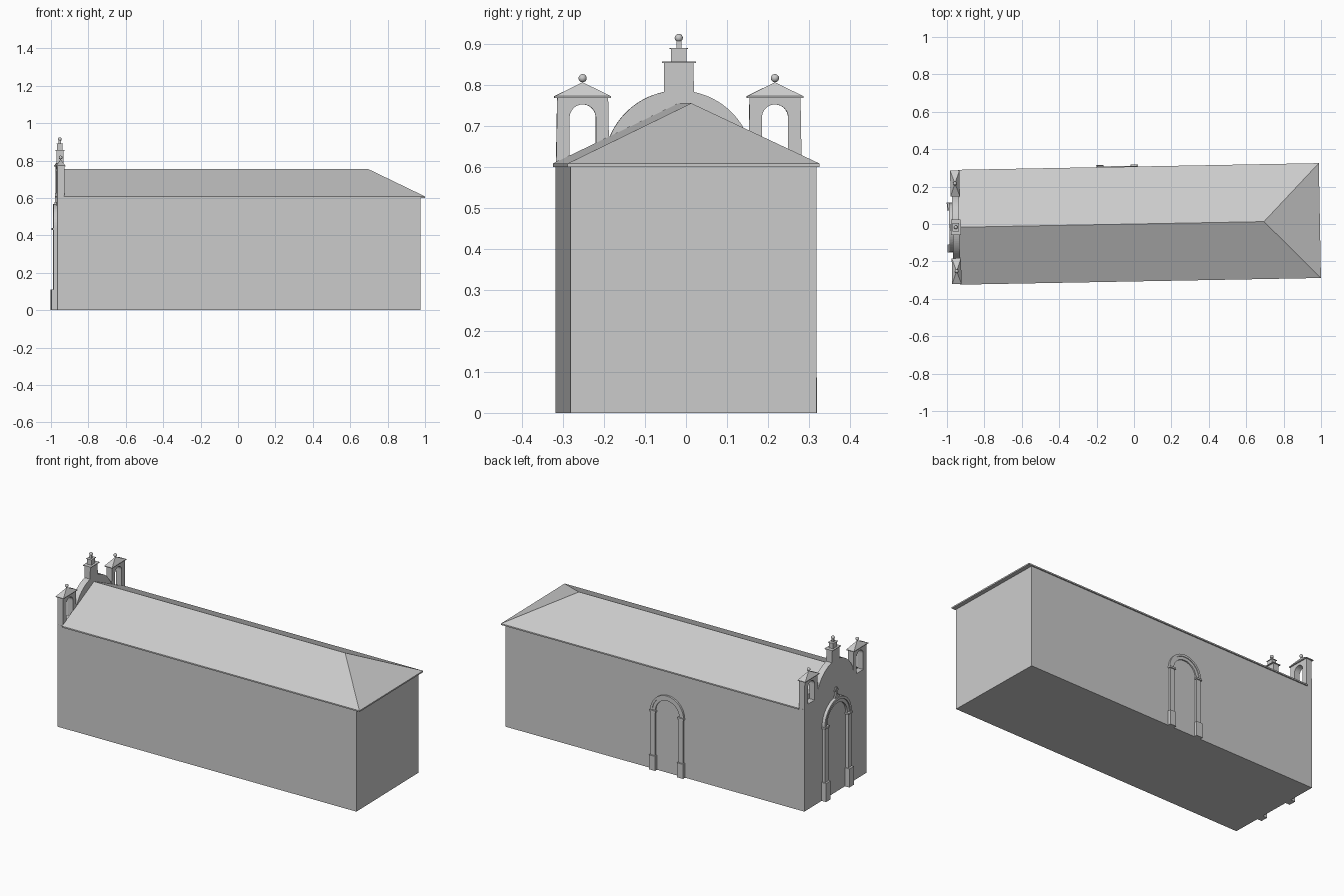
import bpy, bmesh
from math import sin, cos, pi, radians
from mathutils import Matrix, Vector

if "Cube" in bpy.data.objects:
    bpy.data.objects.remove(bpy.data.objects["Cube"])

TURN = Matrix.Rotation(0.0185, 4, 'Z')          # the whole building sits slightly turned
# frames map (u along wall, d outward, z up) to the building
FRONT = Matrix(((0, -1, 0, -0.97), (1, 0, 0, 0), (0, 0, 1, 0), (0, 0, 0, 1)))
SIDE = Matrix(((1, 0, 0, -0.085), (0, 1, 0, 0.30), (0, 0, 1, 0), (0, 0, 0, 1)))


def finish(name, bm, frame=Matrix()):
    bm.transform(TURN @ frame)
    bmesh.ops.recalc_face_normals(bm, faces=bm.faces)
    me = bpy.data.meshes.new(name)
    bm.to_mesh(me)
    bm.free()
    ob = bpy.data.objects.new(name, me)
    bpy.context.collection.objects.link(ob)
    return ob


def prism(name, pts, d0, d1, frame=FRONT):
    """Extrude a (u, z) outline from depth d0 to d1."""
    bm = bmesh.new()
    f = bm.faces.new([bm.verts.new((u, d0, z)) for u, z in pts])
    ext = bmesh.ops.extrude_face_region(bm, geom=[f])
    vs = [g for g in ext['geom'] if isinstance(g, bmesh.types.BMVert)]
    bmesh.ops.translate(bm, verts=vs, vec=(0, d1 - d0, 0))
    return finish(name, bm, frame)


def box(name, u0, u1, d0, d1, z0, z1, frame=FRONT):
    return prism(name, [(u0, z0), (u1, z0), (u1, z1), (u0, z1)], d0, d1, frame)


def arc(cu, cz, r, a0, a1, n):
    return [(cu + r * cos(radians(a0 + (a1 - a0) * i / n)),
             cz + r * sin(radians(a0 + (a1 - a0) * i / n))) for i in range(n + 1)]


def hull(name, pts, frame=Matrix()):
    bm = bmesh.new()
    for p in pts:
        bm.verts.new(p)
    bmesh.ops.convex_hull(bm, input=bm.verts)
    bmesh.ops.dissolve_limit(bm, angle_limit=0.01, verts=bm.verts, edges=bm.edges)
    return finish(name, bm, frame)


def ball(name, y, z, r):
    bm = bmesh.new()
    bmesh.ops.create_uvsphere(bm, u_segments=16, v_segments=10, radius=r)
    for f in bm.faces:
        f.smooth = True
    return finish(name, bm, Matrix.Translation((-0.953, y, z)))


# Main hall and hipped roof
box("hall", -0.30, 0.30, -1.94, 0, 0, 0.605)
eaves = [(x, y, z) for x in (-0.936, 0.994) for y in (-0.307, 0.307) for z in (0.60, 0.608)]
hull("roof", eaves + [(-0.936, 0, 0.755), (0.695, 0, 0.755)])

# Curved gable with central pedestal
gable = [(0.17, 0.60)] + arc(0, 0.604, 0.182, 21, 78.5, 14)
gable += [(0.036, 0.854)]
gable += [(-u, z) for u, z in reversed(gable)]
prism("gable", gable, -0.036, 0)
box("pedestal_slab", -0.041, 0.041, -0.044, 0.008, 0.853, 0.857)
box("finial_block", -0.019, 0.019, -0.031, -0.003, 0.857, 0.888)
box("finial_slab", -0.022, 0.022, -0.034, 0.0, 0.887, 0.890)
box("finial_neck", -0.006, 0.006, -0.023, -0.011, 0.89, 0.907)
ball("finial_ball", 0, 0.914, 0.010)

# Twin belfries: tapered arched frame, sill, pyramid cap, ball
for side, s in (("left", 1), ("right", -1)):
    c = 0.2345 * s
    o = [(c - 0.065, 0.60), (c - 0.062, 0.77), (c + 0.062, 0.77), (c + 0.065, 0.60), (c + 0.032, 0.60)]
    prism(side + "_belfry", o + arc(c, 0.72, 0.032, 0, 180, 16) + [(c - 0.032, 0.60)], -0.036, 0)
    box(side + "_belfry_sill", c - 0.033, c + 0.033, -0.036, 0, 0.60, 0.625)
    base = [(-0.953 + i * 0.025, c + j * 0.069, z) for i in (-1, 1) for j in (-1, 1) for z in (0.768, 0.772)]
    hull(side + "_belfry_cap", base + [(-0.953, c, 0.806)])
    ball(side + "_belfry_ball", c, 0.816, 0.010)


# Arched door surrounds: plinths, pilasters, imposts, stepped arch
def portal(name, frame, c, w, base_h, spring, d_base, d_pil):
    for tag, s in (("a", -1), ("b", 1)):
        m = c * s
        box(f"{name}_plinth_{tag}", m - w, m + w, -0.005, d_base, 0, base_h, frame)
        box(f"{name}_pilaster_{tag}", m - w * .7, m + w * .7, -0.005, d_pil, base_h, spring, frame)
        box(f"{name}_impost_{tag}", m - w, m + w, -0.005, d_pil + 0.006, spring - 0.008, spring + 0.002, frame)
    for tag, r0, r1, d in (("inner", c - w * .7, c + w * .25, d_pil * .65), ("outer", c + w * .2, c + w * .85, d_pil)):
        ring = arc(0, spring, r1, 0, 180, 24) + arc(0, spring, r0, 180, 0, 24)
        prism(f"{name}_arch_{tag}", ring, -0.005, d, frame)


portal("front_door", FRONT, 0.112, 0.022, 0.11, 0.436, 0.029, 0.018)
portal("side_door", SIDE, 0.091, 0.020, 0.086, 0.352, 0.019, 0.011)

# Small relief cross above the front door
box("cross_foot", -0.018, 0.018, -0.005, 0.012, 0.565, 0.578)
box("cross_upright", -0.005, 0.005, -0.005, 0.008, 0.578, 0.625)
box("cross_arm", -0.017, 0.017, -0.005, 0.0075, 0.602, 0.611)
